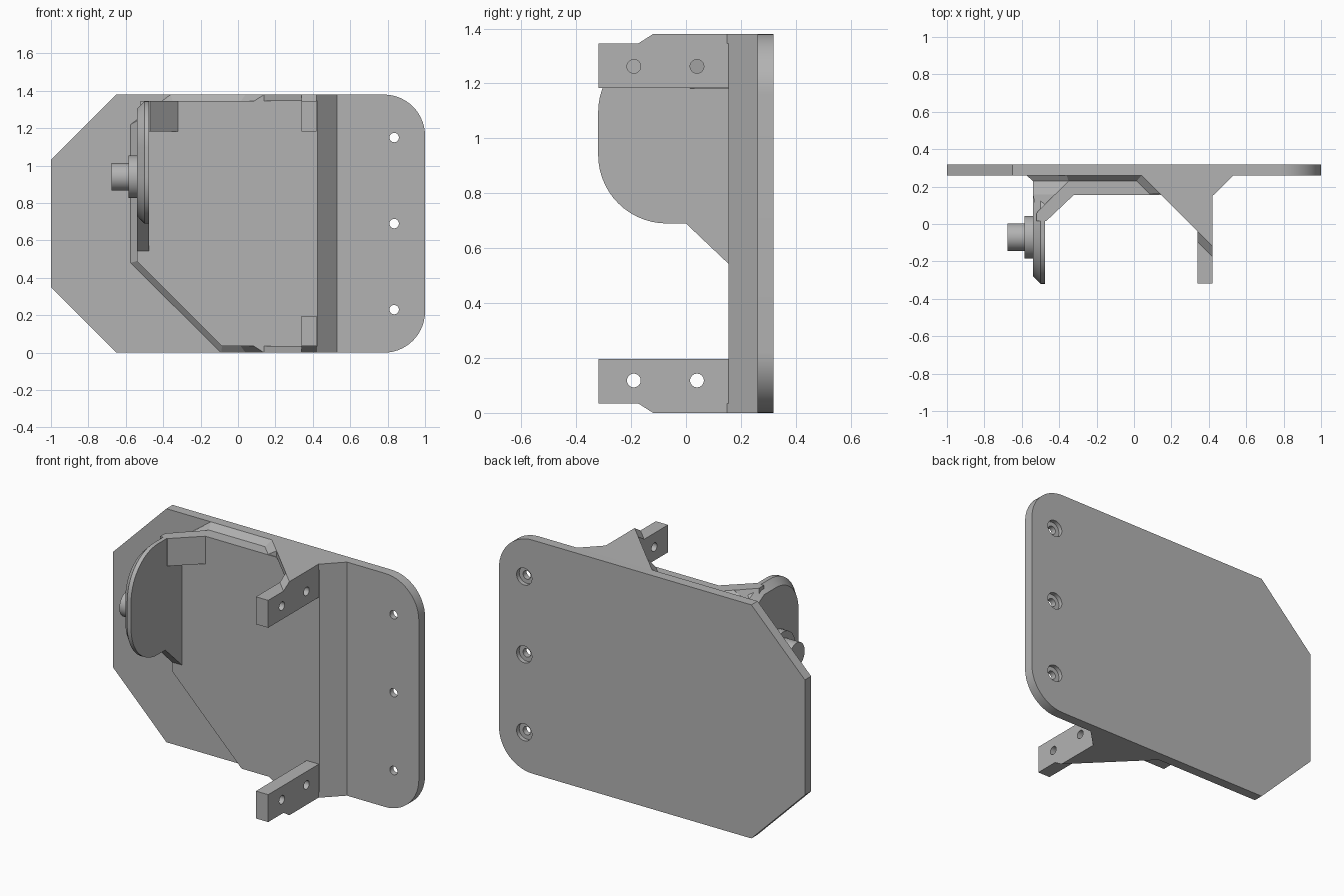
import bpy, bmesh, math
from mathutils import Vector, Matrix

cube = bpy.data.objects.get("Cube")
if cube:
    bpy.data.objects.remove(cube, do_unlink=True)

grey = bpy.data.materials.new("plain_grey")
grey.use_nodes = True
grey.diffuse_color = (0.45, 0.45, 0.45, 1)
grey.node_tree.nodes["Principled BSDF"].inputs["Base Color"].default_value = (0.45, 0.45, 0.45, 1)

H = 1.38  # overall height


def finish(name, bm):
    bmesh.ops.remove_doubles(bm, verts=bm.verts, dist=0.0005)
    bmesh.ops.recalc_face_normals(bm, faces=bm.faces)
    mesh = bpy.data.meshes.new(name)
    bm.to_mesh(mesh)
    bm.free()
    mesh.materials.append(grey)
    ob = bpy.data.objects.new(name, mesh)
    bpy.context.collection.objects.link(ob)
    return ob


def loft(name, axis, sections):
    """Solid through matching outlines placed along an axis."""
    place = {"x": lambda c, p: (c, p[0], p[1]),
             "y": lambda c, p: (p[0], c, p[1]),
             "z": lambda c, p: (p[0], p[1], c)}[axis]
    bm = bmesh.new()
    rings = [[bm.verts.new(place(c, p)) for p in pts] for c, pts in sections]
    for a, b in zip(rings, rings[1:]):
        for i in range(len(a)):
            j = (i + 1) % len(a)
            bm.faces.new((a[i], a[j], b[j], b[i]))
    bm.faces.new(rings[0])
    bm.faces.new(rings[-1])
    return finish(name, bm)


def prism(name, axis, lo, hi, pts):
    return loft(name, axis, [(lo, pts), (hi, pts)])


def cylinder(name, axis, center, radius, length):
    bm = bmesh.new()
    turn = Matrix.Rotation(math.pi / 2, 4, "Y" if axis == "x" else "X")
    bmesh.ops.create_cone(bm, cap_ends=True, segments=40, radius1=radius, radius2=radius,
                          depth=length, matrix=Matrix.Translation(Vector(center)) @ turn)
    return finish(name, bm)


def arc(cx, cy, r, start, end, n=14):
    angles = [math.radians(start + (end - start) * i / n) for i in range(n + 1)]
    return [(cx + r * math.cos(a), cy + r * math.sin(a)) for a in angles]


def cut(ob, cutter):
    cutter.hide_render = True
    mod = ob.modifiers.new("hole", "BOOLEAN")
    mod.operation = "DIFFERENCE"
    mod.solver = "EXACT"
    mod.object = cutter
    bpy.context.view_layer.objects.active = ob
    bpy.ops.object.modifier_apply(modifier=mod.name)
    bpy.data.objects.remove(cutter, do_unlink=True)


def flip(pts):
    return [(a, H - b) for a, b in pts]


parts = []

# Back plate with two rounded and two clipped corners, counterbored holes
plate = prism("back_plate", "y", 0.26, 0.318,
              [(-1, 0.35), (-0.65, 0)] + arc(0.78, 0.22, 0.22, -90, 0)
              + arc(0.78, H - 0.22, 0.22, 0, 90) + [(-0.65, H), (-1, 1.03)])
for z in (0.23, 0.69, 1.15):
    cut(plate, cylinder("hole_cutter", "y", (0.835, 0.29, z), 0.025, 0.2))
    cut(plate, cylinder("bore_cutter", "y", (0.835, 0.318, z), 0.05, 0.05))
parts.append(plate)

# Raised wall with a chamfered foot
low = [(-0.54, 0.49), (-0.085, 0.035), (0.3, 0.035), (0.3, 1.345)]
parts.append(loft("raised_wall", "y", [
    (0.26, [(-0.575, 0.48), (-0.09, 0), (0.3, 0), (0.3, H), (-0.36, H), (-0.575, 1.22)]),
    (0.23, low + [(-0.35, 1.345), (-0.54, 1.24)]),
    (0.155, low + [(-0.425, 1.345), (-0.54, 1.281)])]))

# Sloped edge strip beside the flange
parts.append(prism("edge_strip", "z", 0, H,
                   [(0.53, 0.26), (0.425, 0.155), (0.2, 0.155), (0.2, 0.26)]))

# Tabs and their thin triangular webs, bottom and top
outer = [(0.53, 0.26), (0.42, 0.15), (0.42, -0.12), (0.34, -0.04),
         (0.34, -0.04), (0.14, 0.16), (0.14, 0.16), (0.04, 0.26)]
inner = [(0.53, 0.26), (0.42, 0.15), (0.42, -0.175), (0.34, -0.095),
         (0.34, -0.04), (0.14, 0.16), (0.085, 0.16), (-0.015, 0.26)]
tab_side = [(-0.318, 0.035), (0.16, 0.035), (0.16, 0.197), (-0.318, 0.197)]
for side in ("bottom", "top"):
    up = side == "top"
    z = (lambda v: H - v) if up else (lambda v: v)
    parts.append(loft(side + "_web", "z", [(z(0), outer), (z(0.035), inner)]))
    tab = prism(side + "_tab", "x", 0.34, 0.42, flip(tab_side) if up else tab_side)
    for y in (-0.19, 0.04):
        cut(tab, cylinder("hole_cutter", "x", (0.38, y, z(0.118)), 0.025, 0.2))
    parts.append(tab)


# Rounded side arm with a chamfered outer rim
def arm_outline(inset):
    r = 0.25 - inset
    return ([(0.158, 0.54), (-inset, 0.69 + inset)] + arc(-0.07, 0.94, r, 270, 180)
            + arc(-0.07, 1.095, r, 180, 90) + [(0.04, 1.345 - inset), (0.158, 1.281 - inset)])


parts.append(loft("side_arm", "x", [(-0.54, arm_outline(0.04)), (-0.5, arm_outline(0)),
                                    (-0.475, arm_outline(0))]))

# Corner brace between arm and wall
front = [(-0.32, 0.157), (-0.47, 0.015), (-0.52, 0.015), (-0.52, 0.06)]
brace = [(-0.54, 0.157)] + front
parts.append(loft("corner_brace", "z", [(1.182, brace), (1.281, brace),
                                        (1.345, [(-0.425, 0.157)] + front)]))

# Stepped pivot pin on the arm
parts.append(cylinder("pivot_collar", "x", (-0.56, -0.07, 0.94), 0.114, 0.05))
parts.append(cylinder("pivot_pin", "x", (-0.625, -0.07, 0.94), 0.074, 0.1))

# Smooth curved surfaces, sharp edges kept
bpy.ops.object.select_all(action="DESELECT")
for ob in parts:
    ob.select_set(True)
bpy.context.view_layer.objects.active = plate
bpy.ops.object.shade_smooth_by_angle(angle=math.radians(25))
